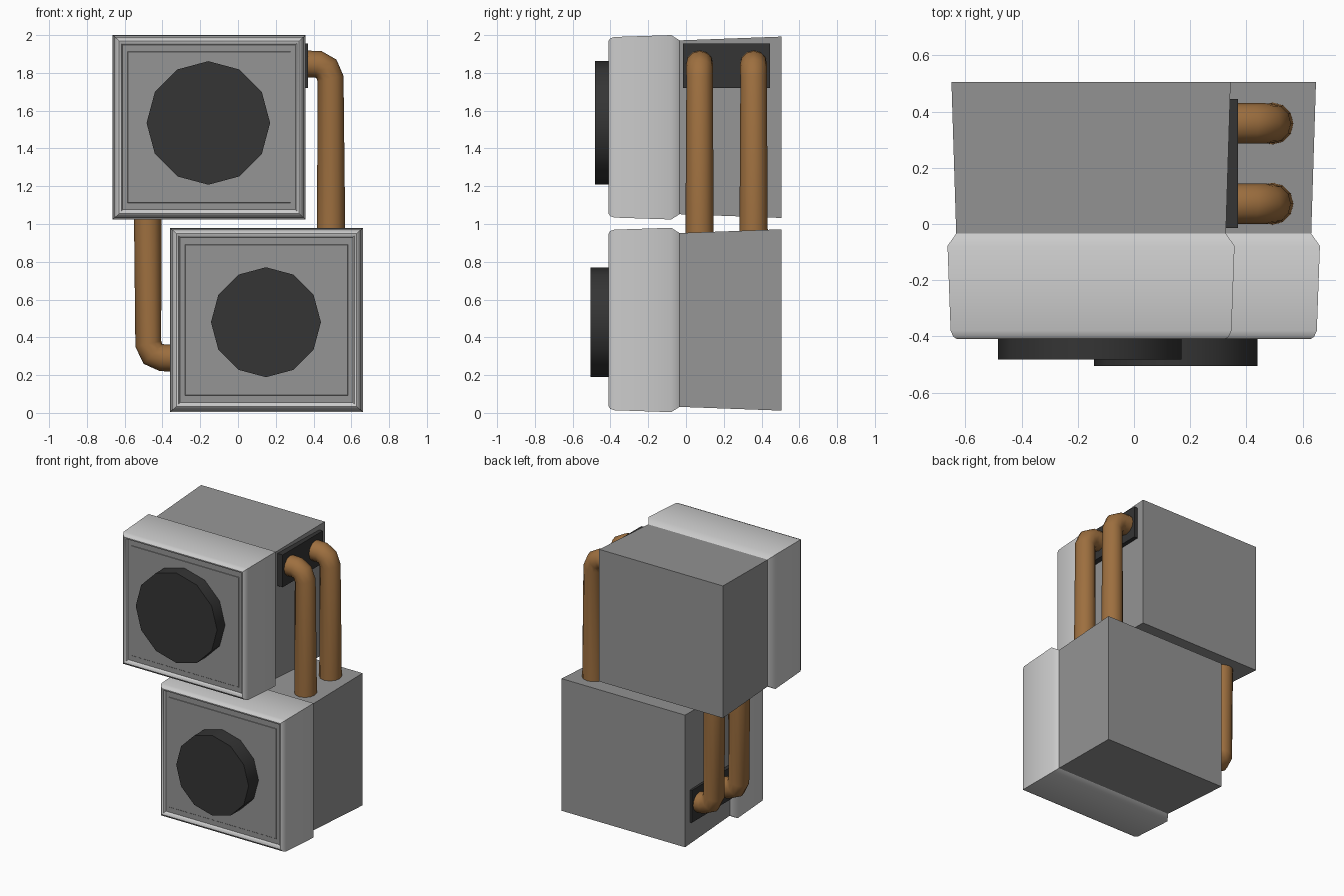
import bpy, bmesh
from math import pi, radians
from mathutils import Matrix

if "Cube" in bpy.data.objects:
    bpy.data.objects.remove(bpy.data.objects["Cube"])


def material(name, rgb):
    m = bpy.data.materials.new(name)
    m.diffuse_color = (*rgb, 1)
    m.use_nodes = True
    m.node_tree.nodes["Principled BSDF"].inputs["Base Color"].default_value = m.diffuse_color
    return m


GREY = material("mid_grey", (0.30, 0.30, 0.30))
DARK = material("dark_grey", (0.035, 0.035, 0.035))
COPPER = material("copper", (0.34, 0.16, 0.05))


def finish(name, bm, mat=None, smooth=None):
    bmesh.ops.recalc_face_normals(bm, faces=bm.faces)
    me = bpy.data.meshes.new(name)
    bm.to_mesh(me)
    bm.free()
    ob = bpy.data.objects.new(name, me)
    bpy.context.collection.objects.link(ob)
    if mat:
        me.materials.append(mat)
    if smooth:
        bpy.ops.object.select_all(action='DESELECT')
        ob.select_set(True)
        bpy.context.view_layer.objects.active = ob
        bpy.ops.object.shade_smooth_by_angle(angle=radians(smooth))
    return ob


def rect_loft(name, cx, cz, rings, mat=None, smooth=None):
    """Loft rectangular rings (y, half width, half height), capped at both ends."""
    bm = bmesh.new()
    loops = [[bm.verts.new((cx + sx * hx, y, cz + sz * hz))
              for sx, sz in ((-1, -1), (1, -1), (1, 1), (-1, 1))] for y, hx, hz in rings]
    for a, b in zip(loops, loops[1:]):
        for i in range(4):
            j = (i + 1) % 4
            bm.faces.new((a[i], a[j], b[j], b[i]))
    bm.faces.new(loops[0])
    bm.faces.new(loops[-1])
    return finish(name, bm, mat, smooth)


def pipe(name, pts, y):
    """Bent copper tube through (x, z, radius) points."""
    cu = bpy.data.curves.new(name, 'CURVE')
    cu.dimensions = '3D'
    cu.bevel_depth = 1
    cu.bevel_resolution = 4
    cu.use_fill_caps = True
    sp = cu.splines.new('POLY')
    sp.points.add(len(pts) - 1)
    for p, (x, z, r) in zip(sp.points, pts):
        p.co = (x, y, z, 1)
        p.radius = r
    ob = bpy.data.objects.new(name, cu)
    bpy.context.collection.objects.link(ob)
    bpy.ops.object.select_all(action='DESELECT')
    ob.select_set(True)
    bpy.context.view_layer.objects.active = ob
    bpy.ops.object.convert(target='MESH')
    ob = bpy.context.object
    ob.data.materials.clear()
    ob.data.materials.append(COPPER)
    bpy.ops.object.shade_smooth_by_angle(angle=radians(50))


# Two stacked boxes: centre x, centre z, disc centre, disc radius, disc front
for label, cx, cz, dx, dz, r, yf in (
        ("upper", -0.153, 1.512, -0.157, 1.535, 0.327, -0.483),
        ("lower", 0.151, 0.492, 0.148, 0.48, 0.291, -0.505)):
    # tapered rear body
    rect_loft(label + "_body", cx, cz,
              [(-0.036, 0.48, 0.46), (0.505, 0.497, 0.48)], GREY)
    # front casing with rounded rim
    rect_loft(label + "_casing", cx, cz,
              [(-0.034, 0.48, 0.46), (-0.078, 0.511, 0.488), (-0.38, 0.50, 0.478),
               (-0.402, 0.49, 0.47), (-0.41, 0.477, 0.457), (-0.405, 0.465, 0.445),
               (-0.388, 0.457, 0.436)], None, 40)
    # recessed front panel
    rect_loft(label + "_panel", cx, cz,
              [(-0.37, 0.46, 0.439), (-0.389, 0.46, 0.439), (-0.389, 0.432, 0.40),
               (-0.391, 0.430, 0.398)], GREY)
    # twelve-sided disc
    bm = bmesh.new()
    depth = -0.38 - yf
    mat = Matrix.Translation((dx, yf + depth / 2, dz)) @ Matrix.Rotation(pi / 2, 4, 'X')
    bmesh.ops.create_cone(bm, cap_ends=True, segments=12, radius1=r, radius2=r,
                          depth=depth, matrix=mat)
    finish(label + "_disc", bm, DARK, 40)

# Dark connector plates on the box sides
for label, x0, x1, z0, z1 in (("upper", 0.325, 0.37, 1.72, 1.955),
                              ("lower", -0.358, -0.32, 0.17, 0.405)):
    bm = bmesh.new()
    bmesh.ops.create_cube(bm, size=1, matrix=Matrix.Translation(
        ((x0 + x1) / 2, 0.215, (z0 + z1) / 2)) @ Matrix.Diagonal((x1 - x0, 0.46, z1 - z0, 1)))
    finish(label + "_plate", bm, DARK)

# Paired pipes joining the boxes
for n, y in (("front", 0.072), ("rear", 0.358)):
    pipe("right_pipe_" + n, [(0.35, 1.847, 0.072), (0.425, 1.845, 0.072), (0.468, 1.822, 0.072),
                             (0.49, 1.77, 0.07), (0.493, 0.94, 0.075)], y)
    pipe("left_pipe_" + n, [(-0.34, 0.29, 0.072), (-0.40, 0.292, 0.072), (-0.45, 0.312, 0.072),
                            (-0.475, 0.365, 0.07), (-0.478, 1.07, 0.073)], y)
